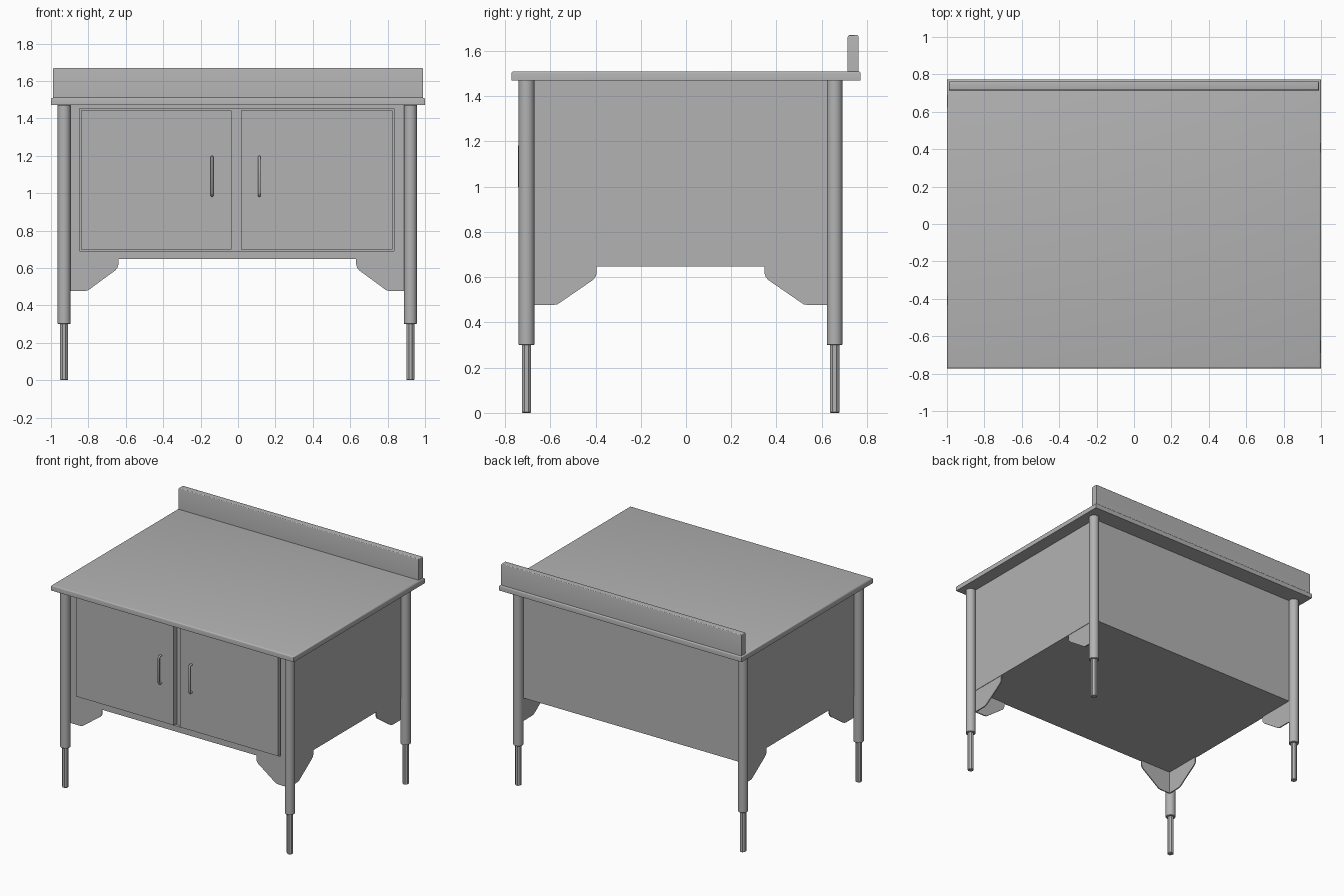
import bpy, bmesh, math
from mathutils import Matrix, Vector

if "Cube" in bpy.data.objects:
    bpy.data.objects.remove(bpy.data.objects["Cube"])

# Shared layout: leg centres and cabinet walls
LEG_X = (-0.93, 0.922)
LEG_Y = (-0.705, 0.657)
BX, BY = (-0.91, 0.902), (-0.69, 0.64)
BZ = (0.647, 1.475)
DOOR_Y = -0.708

# Mid-grey finish for every part
GREY = bpy.data.materials.new("grey_finish")
GREY.diffuse_color = (0.45, 0.45, 0.45, 1)
GREY.use_nodes = True
GREY.node_tree.nodes["Principled BSDF"].inputs["Base Color"].default_value = GREY.diffuse_color


def finish(name, bm, smooth=False):
    bmesh.ops.recalc_face_normals(bm, faces=bm.faces)
    me = bpy.data.meshes.new(name)
    bm.to_mesh(me)
    bm.free()
    me.materials.append(GREY)
    ob = bpy.data.objects.new(name, me)
    bpy.context.collection.objects.link(ob)
    if smooth:
        bpy.ops.object.select_all(action='DESELECT')
        ob.select_set(True)
        bpy.context.view_layer.objects.active = ob
        bpy.ops.object.shade_smooth_by_angle(angle=math.radians(35))
    return ob


def box(name, x, y, z, bevel=0.0, segments=1):
    bm = bmesh.new()
    size = Vector((x[1] - x[0], y[1] - y[0], z[1] - z[0]))
    mid = Vector((sum(x) / 2, sum(y) / 2, sum(z) / 2))
    bmesh.ops.create_cube(bm, size=1, matrix=Matrix.Translation(mid) @ Matrix.Diagonal((*size, 1)))
    if bevel:
        edges = [e for e in bm.edges if all(v.co.z > mid.z for v in e.verts)]
        bmesh.ops.bevel(bm, geom=edges, offset=bevel, segments=segments, profile=0.5, affect='EDGES')
    return finish(name, bm, bevel > 0)


def rod(name, x, y, z0, z1, r, sides, smooth, bevel=0.0):
    bm = bmesh.new()
    m = Matrix.Translation((x, y, (z0 + z1) / 2)) @ Matrix.Rotation(math.pi / sides, 4, 'Z')
    bmesh.ops.create_cone(bm, cap_ends=True, segments=sides, radius1=r, radius2=r, depth=z1 - z0, matrix=m)
    if bevel:
        edges = [e for e in bm.edges if abs(e.verts[0].co.z - e.verts[1].co.z) < 1e-5]
        bmesh.ops.bevel(bm, geom=edges, offset=bevel, segments=1, affect='EDGES')
    return finish(name, bm, smooth)


# Worktop and rear upstand
box("worktop", (-1, 1), (-0.772, 0.772), (1.47, 1.51), 0.01, 3)
box("rear_upstand", (-0.99, 0.989), (0.715, 0.763), (1.505, 1.67), 0.008, 3)

# Cabinet body with a shallow front opening
body = box("cabinet_body", BX, BY, BZ)
cutter = box("opening_cutter", (-0.848, 0.834), (-0.8, BY[0] + 0.02), (0.69, 1.452))
cutter.hide_render = True
cutter.hide_viewport = True
cut = body.modifiers.new("opening", 'BOOLEAN')
cut.operation = 'DIFFERENCE'
cut.solver = 'EXACT'
cut.object = cutter

# Doors standing slightly proud of the opening
for side, x in (("left", (-0.84, -0.034)), ("right", (0.016, 0.826))):
    box(side + "_door", x, (DOOR_Y, BY[0] + 0.025), (0.699, 1.443))

# Bow handles
for side, x in (("left", -0.139), ("right", 0.114)):
    cu = bpy.data.curves.new(side + "_handle", 'CURVE')
    cu.dimensions = '3D'
    cu.bevel_depth = 0.0075
    cu.bevel_resolution = 2
    cu.use_fill_caps = True
    cu.materials.append(GREY)
    sp = cu.splines.new('POLY')
    half = [(0.005, 0.103), (-0.016, 0.103), (-0.024, 0.098), (-0.027, 0.088)]
    path = half + [(y, -z) for y, z in reversed(half)]
    sp.points.add(len(path) - 1)
    for p, (y, z) in zip(sp.points, path):
        p.co = (x, DOOR_Y + y, 1.09 + z, 1)
    sp.use_smooth = True
    ob = bpy.data.objects.new(side + "_handle", cu)
    bpy.context.collection.objects.link(ob)

# Round legs with faceted adjustable feet
for lr, x in zip(("left", "right"), LEG_X):
    for fb, y in zip(("front", "back"), LEG_Y):
        rod(f"{fb}_{lr}_leg", x, y, 0.30, 1.472, 0.035, 24, True, 0.003)
        rod(f"{fb}_{lr}_adjustable_foot", x, y, 0.0, 0.31, 0.0225, 8, False, 0.003)

# Gusset profile: distance from the leg (fraction of length), height
PROFILE = [(0.06, 0.655), (1, 0.655), (1, 0.618), (0.985, 0.602), (0.945, 0.587),
           (0.48, 0.488), (0.44, 0.48), (0.38, 0.477), (0.06, 0.477)]


def gusset(name, origin, along, inward):
    bm = bmesh.new()
    pts = [Vector((*origin, 0)) + Vector((*along, 0)) * t + Vector((0, 0, z)) for t, z in PROFILE]
    face = bm.faces.new([bm.verts.new(p) for p in pts])
    ext = bmesh.ops.extrude_face_region(bm, geom=[face])
    verts = [v for v in ext["geom"] if isinstance(v, bmesh.types.BMVert)]
    bmesh.ops.translate(bm, verts=verts, vec=(*inward, 0))
    return finish(name, bm)


# Corner gussets on both sides and across the front, set just inside the walls
T, INSET = 0.008, 0.003
for lr, x, wall, s in zip(("left", "right"), LEG_X, BX, (1, -1)):
    gusset(f"front_{lr}_gusset", (x, BY[0] + INSET), (0.29 * s, 0), (0, T))
    for fb, y, d in zip(("front", "back"), LEG_Y, (1, -1)):
        gusset(f"{lr}_side_{fb}_gusset", (wall + INSET * s, y), (0, 0.31 * d), (T * s, 0))
